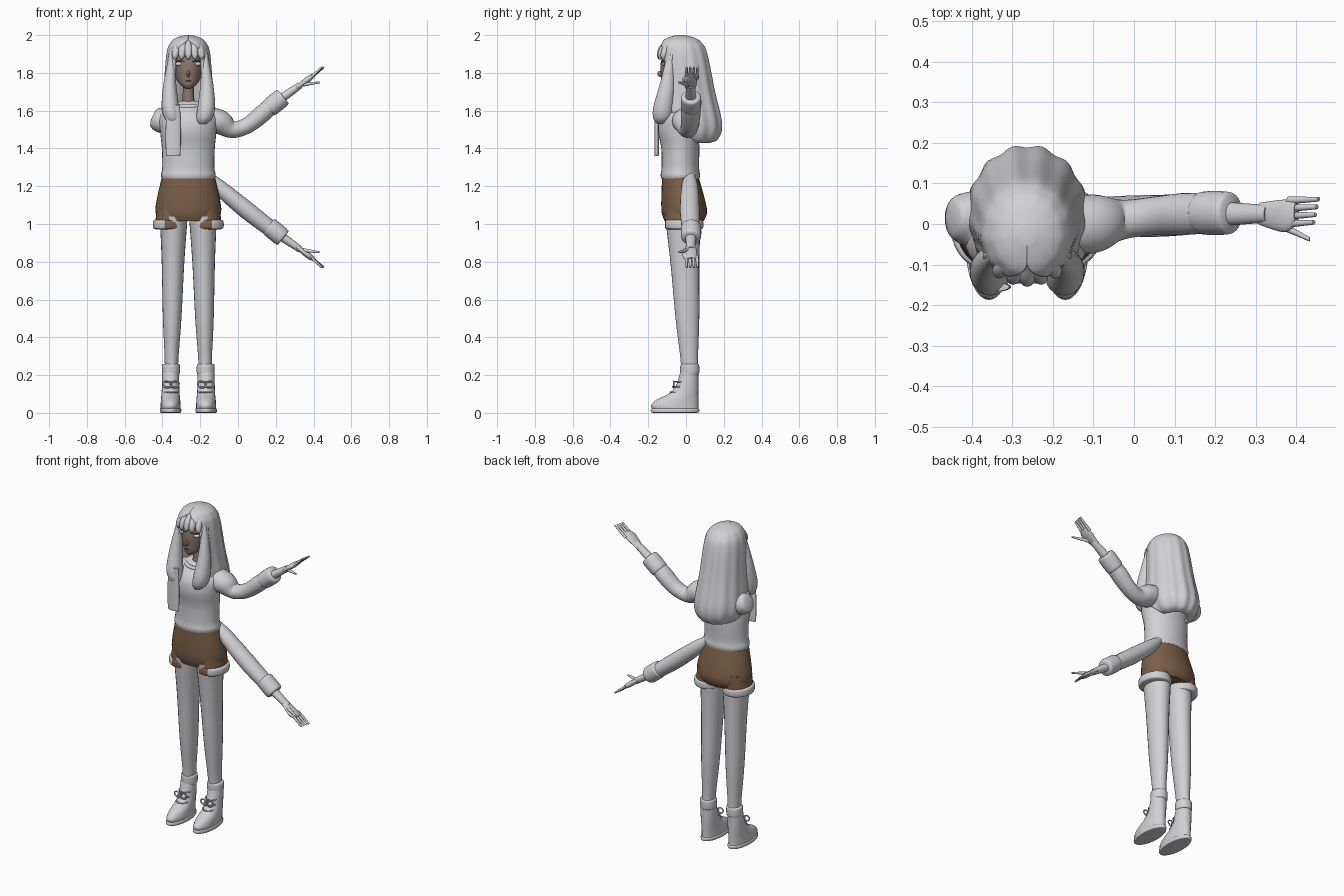
import bpy, bmesh, math
from mathutils import Vector

if "Cube" in bpy.data.objects:
    bpy.data.objects.remove(bpy.data.objects["Cube"], do_unlink=True)

CENTRE = -.263  # body centre line in x


def material(name, *rgb):
    result = bpy.data.materials.new(name)
    result.use_nodes = True
    result.diffuse_color = (*rgb, 1)
    shader = result.node_tree.nodes["Principled BSDF"]
    shader.inputs["Base Color"].default_value = (*rgb, 1)
    return result


GREY = material("light grey", .64, .64, .66)
BROWN = material("shorts brown", .2, .115, .065)
SKIN = material("skin brown", .26, .18, .155)
DARK = material("dark brown", .05, .04, .03)


def finish(name, bm, mat):
    mesh = bpy.data.meshes.new(name)
    bm.to_mesh(mesh)
    bm.free()
    mesh.materials.append(mat)
    obj = bpy.data.objects.new(name, mesh)
    bpy.context.collection.objects.link(obj)
    bpy.ops.object.select_all(action='DESELECT')
    bpy.context.view_layer.objects.active = obj
    obj.select_set(True)
    bpy.ops.object.shade_smooth_by_angle(angle=math.radians(50))
    return obj


def smooth_rows(rows, steps=5):
    """Catmull-Rom interpolation between the given sections."""
    result = []
    for i in range(len(rows) - 1):
        group = [rows[max(i - 1, 0)], rows[i], rows[i + 1], rows[min(i + 2, len(rows) - 1)]]
        for k in range(steps):
            t = k / steps
            result.append([b + t * ((c - a) / 2 + t * (a - 2.5 * b + 2 * c - d / 2
                           + t * (1.5 * (b - c) + (d - a) / 2))) for a, b, c, d in zip(*group)])
    return result + [list(rows[-1])]


def loft(name, rows, mat, depth=1, tube=False, sides=24, ripple=0):
    """Elliptical sections: x, y, z, half width and, if open at the front, the opening in degrees.
    Depth is relative to width, as a number or a function of width."""
    rows = smooth_rows(rows)
    opened = len(rows[0]) > 4
    count = sides + 1 if opened else sides
    bm = bmesh.new()
    rings = []
    for i, (x, y, z, width, *opening) in enumerate(rows):
        across = Vector((1, 0, 0))
        if tube:
            path = Vector(rows[min(i + 1, len(rows) - 1)][:3]) - Vector(rows[max(i - 1, 0)][:3])
            across = Vector((0, 1, 0)).cross(path).normalized()
        forward = Vector((0, -(depth(width) if callable(depth) else depth), 0))
        gap = math.radians(max(opening[0], 0)) if opened else 0
        ring = []
        for j in range(count):
            angle = gap + (math.tau - 2 * gap) * j / sides
            size = width * (1 + ripple * (1 - i / len(rows)) * math.cos(13 * angle))
            offset = across * math.sin(angle) + forward * math.cos(angle)
            ring.append(bm.verts.new(Vector((x, y, z)) + offset * size))
        rings.append(ring)
    for low, high in zip(rings, rings[1:]):
        for j in range(sides):
            k = (j + 1) % count
            bm.faces.new((low[j], low[k], high[k], high[j]))
    bm.faces.new(rings[-1])
    if not opened:
        bm.faces.new(rings[0][::-1])
        bmesh.ops.recalc_face_normals(bm, faces=bm.faces)
    return finish(name, bm, mat)


def band(name, start, end, radius, **options):
    """Short thick ring with rounded rims."""
    rows = [(*Vector(start).lerp(Vector(end), t), radius * scale)
            for t, scale in ((0, .85), (.15, 1), (.85, 1), (1, .85))]
    return loft(name, rows, GREY, **options)


def body(name, rows, mat, depth, sides=32, **options):
    """Sections on the centre line: z, y, half width."""
    rows = [(CENTRE, y, z, *rest) for z, y, *rest in rows]
    return loft(name, rows, mat, depth, sides=sides, **options)


def ball(name, place, size, mat):
    bm = bmesh.new()
    bmesh.ops.create_uvsphere(bm, u_segments=16, v_segments=10, radius=1)
    bmesh.ops.scale(bm, vec=size, verts=bm.verts)
    bmesh.ops.translate(bm, vec=place, verts=bm.verts)
    return finish(name, bm, mat)


def cord(name, centre, right, up, radius, mat, turn=math.pi):
    """Round cord along an elliptical arc spanned by two vectors."""
    closed = turn > math.pi
    angles = [turn * i / 12 for i in range(12 if closed else 13)]
    curve = bpy.data.curves.new(name, 'CURVE')
    curve.dimensions = '3D'
    curve.bevel_depth = radius
    curve.bevel_resolution = 2
    curve.resolution_u = 4
    spline = curve.splines.new('NURBS')
    spline.points.add(len(angles) - 1)
    for point, a in zip(spline.points, angles):
        point.co = (*(Vector(centre) + Vector(right) * math.cos(a) + Vector(up) * math.sin(a)), 1)
    spline.use_endpoint_u = True
    spline.use_cyclic_u = closed
    curve.materials.append(mat)
    bpy.context.collection.objects.link(bpy.data.objects.new(name, curve))


# Torso, hips and neck
body("shirt", [(1.24, -.03, .14), (1.26, -.03, .145), (1.3, -.03, .138), (1.4, -.03, .14),
               (1.5, -.04, .15), (1.58, -.02, .15), (1.65, 0, .07)], GREY, .72)
body("shorts_hips", [(1.015, -.01, .15), (1.08, -.01, .175), (1.25, -.03, .14)], BROWN, .69)
body("neck", [(1.6, -.02, .04), (1.68, -.02, .03), (1.75, -.02, .03)], SKIN, 1)
cord("collar", (CENTRE, -.02, 1.63), (.075, 0, 0), (0, -.065, -.01), .012, GREY, math.tau)

# Face
body("head", [(1.715, -.1, .012), (1.735, -.08, .04), (1.775, -.05, .066),
              (1.87, -.025, .083), (1.97, -.02, .04)], SKIN, 1.26)
ball("nose", (CENTRE, -.13, 1.795), (.009, .022, .018), SKIN)
ball("mouth", (CENTRE, -.131, 1.757), (.015, .005, .003), DARK)

# Hair, leaning back towards its lower edge
hair_rows = [(1.43, .08, 100), (1.45, .12, 90), (1.53, .147, 68), (1.7, .131, 44), (1.9, .115, 38),
             (1.96, .094, 15), (1.985, .065, 0), (2, .02, 0)]
hair = body("long_hair", [(z, (1.75 - z) / 9, width, gap) for z, width, gap in hair_rows],
            GREY, 1.14, sides=78, ripple=.03)
shell = hair.modifiers.new("thickness", 'SOLIDIFY')
shell.thickness = .02
shell.offset = -1
for i in range(-2, 3):
    lock = []
    for t in (0, .2, .6, 1):
        bend = (i / 14) ** 2 - .14 + .05 * t * t
        lock.append((CENTRE + i * .035 * (1 - .4 * t * t), bend, 1.872 + .11 * t,
                     .006 + .014 * math.sqrt(abs(math.sin(math.pi * t)))))
    loft("fringe_lock", lock, GREY, sides=12)
cord("headband", (CENTRE, -.08, 1.87), (.1, 0, 0), (0, .02, .115), .01, GREY)
loft("scarf_end", [(CENTRE - .08, -.155, z, width) for z, width in
     ((1.36, .034), (1.38, .039), (1.5, .04), (1.63, .036))], GREY, .3)

# Paired parts
for side, word in ((1, "left"), (-1, "right")):
    def pair(name, rows, mat, depth=1):
        return loft(f"{word}_{name}", [(CENTRE + side * x, *rest) for x, *rest in rows], mat, depth)

    def pair_band(name, x, y, low, high, radius, depth):
        middle = CENTRE + side * x
        return band(f"{word}_{name}", (middle, y, low), (middle, y, high), radius,
                    depth=depth, sides=40)

    ball(f"{word}_eye", (CENTRE + side * .045, -.104, 1.847), (.024, .02, .012), GREY)
    cord(f"{word}_lash", (CENTRE + side * .045, -.11, 1.857), (.025, side * .015, 0), (0, -.015, .006),
         .002, DARK)
    pair("front_lock", [(.075, -.13, 1.53, .02), (.085, -.125, 1.56, .042), (.095, -.12, 1.62, .046),
                        (.098, -.1, 1.74, .034), (.085, -.08, 1.92, .012)], GREY, 1.15)

    # Shorts leg with a turned-up cuff, brown at its front
    pair("shorts_leg", [(.097, -.01, .99, .08), (.085, -.01, 1.1, .08)], BROWN, 1.2)
    cuff = pair_band("shorts_cuff", .098, -.01, .972, 1.022, .088, 1.14)
    cuff.data.materials.append(BROWN)
    for face in cuff.data.polygons:
        if face.normal.y < -.2 and abs(face.center.x - CENTRE - side * .09) < .034:
            face.material_index = 1

    pair("leg", [(.093 - .015 * z, .03 - .045 * z, z, width) for z, width in
                 ((.2, .035), (.3, .037), (.5, .049), (.8, .06), (1.04, .074))], GREY, 1.28)

    # Boots: the width follows the length, and the heel stays in line
    pair("boot", [(.094, .065 - length, z, .04 + length / 10) for z, length in
                  ((.015, .12), (.04, .125), (.07, .11), (.1, .08), (.14, .06), (.22, .047))],
         GREY, lambda width: 10 - .4 / width)
    pair_band("sole", .094, -.058, 0, .025, .056, 2.26)
    pair_band("boot_collar", .092, .02, .2, .26, .047, 1.06)
    for k in range(3):
        z = .11 + .028 * k
        cord(f"{word}_lace", (CENTRE + side * .092, -.045 + .014 * k, z), (.036, 0, 0),
             (0, -.04, 0), .004, GREY)
    for turn in (1, -1):
        cord(f"{word}_lace_loop", (CENTRE + side * .092 + turn * .022, -.066, .15),
             (.022, 0, turn * .004), (0, 0, .018), .004, GREY, math.tau)

# Empty shoulder on the right
loft("right_shoulder", [(-.32, 0, 1.56, .07), (-.4, .01, 1.55, .07), (-.44, .015, 1.57, .05),
                        (-.45, .015, 1.575, .025)], GREY, tube=True)


# Arms: one raised, one lowered, with forearms mirrored in height
def limb(name, rows, depth=1.1, **options):
    loft(name, rows, GREY, depth, tube=True, **options)


limb("raised_sleeve", [(-.2, 0, 1.56, .06), (-.1, 0, 1.54, .066), (-.03, .01, 1.5, .045),
                       (.05, .02, 1.522, .043), (.13, .025, 1.585, .047), (.19, .025, 1.638, .042)])
limb("lowered_sleeve", [(-.18, .02, 1.27, .02), (-.1, .02, 1.195, .04), (.05, .02, 1.07, .047),
                        (.19, .025, .962, .042)])
for word, mirrored in (("raised", False), ("lowered", True)):
    def place(x, y, z):
        return x, y, 2.6 - z if mirrored else z

    band(f"{word}_sleeve_cuff", place(.16, .027, 1.61), place(.24, .027, 1.675), .05,
         depth=1.06, tube=True)
    limb(f"{word}_forearm", [(*place(.2, .025, 1.645), .026), (*place(.33, .025, 1.735), .018)], 1.2)
    limb(f"{word}_palm", [(*place(.31, .025, 1.72), .011), (*place(.37, .02, 1.765), .016),
                          (*place(.4, .028, 1.787), .011)], 2.5)
    for k in range(4):
        y = .058 - .019 * k
        limb(f"{word}_finger", [(*place(.38, y, 1.77), .009),
                                (*place(.455 - .004 * k, y + .003, 1.83), .005)], sides=10)
    limb(f"{word}_thumb", [(*place(.345, .005, 1.738), .011), (*place(.433, -.038, 1.75), .005)], sides=10)
